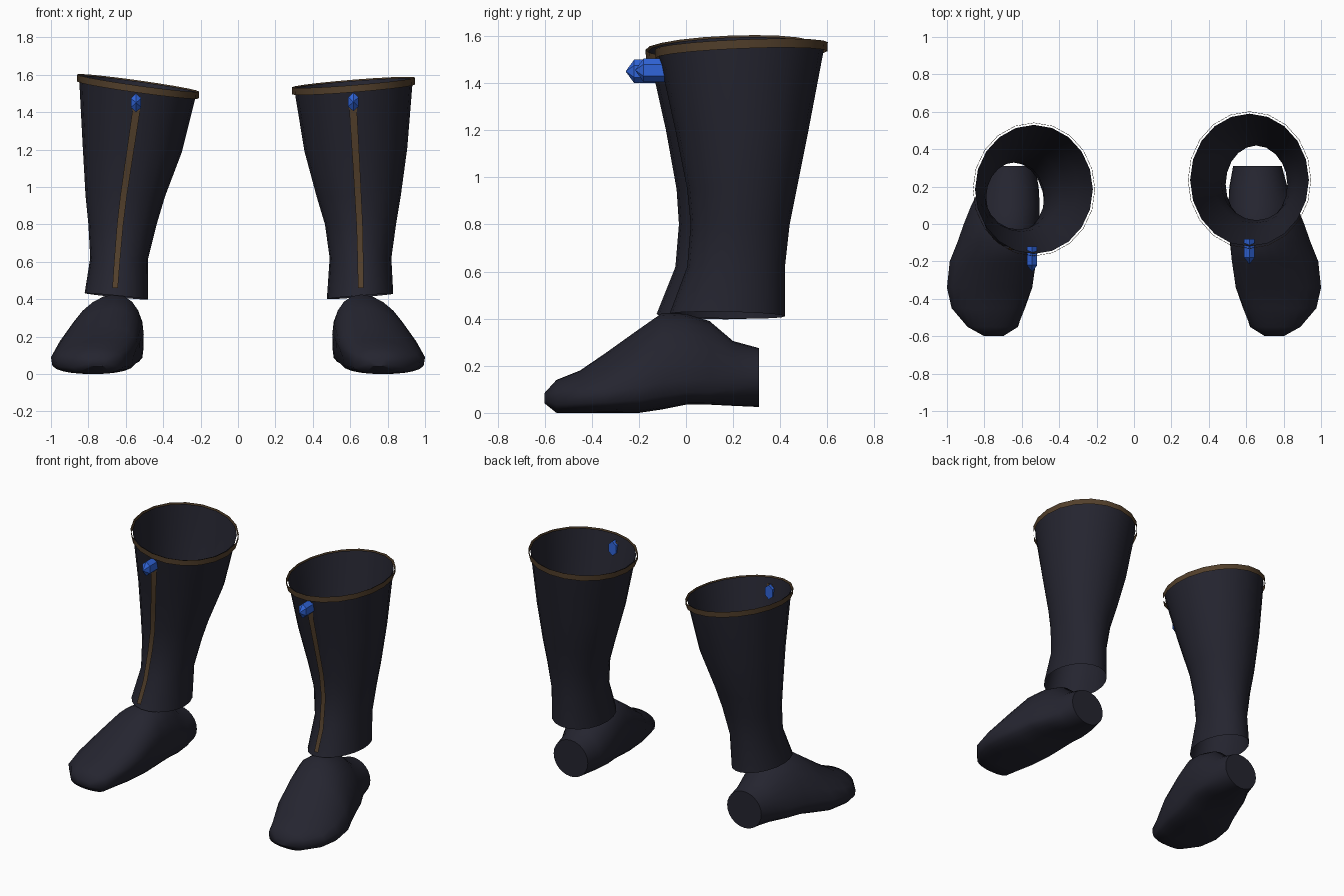
import bpy, bmesh, math

if "Cube" in bpy.data.objects:
    bpy.data.objects.remove(bpy.data.objects["Cube"])


def material(name, rgb):
    m = bpy.data.materials.new(name)
    m.diffuse_color = (*rgb, 1)
    m.use_nodes = True
    m.node_tree.nodes["Principled BSDF"].inputs["Base Color"].default_value = m.diffuse_color
    return m


DARK = material("dark leather", (0.018, 0.018, 0.029))
BROWN = material("brown trim", (0.085, 0.050, 0.024))
BLUE = material("blue crystal", (0.03, 0.13, 0.70))


def loft(name, rings, mat, closed=True, caps=(False, False), smooth=True):
    """Skin a list of equal-length point rings."""
    bm = bmesh.new()
    vs = [[bm.verts.new(p) for p in r] for r in rings]
    n = len(vs[0])
    for a, b in zip(vs, vs[1:]):
        for i in range(n if closed else n - 1):
            j = (i + 1) % n
            bm.faces.new((a[i], a[j], b[j], b[i]))
    if caps[0]:
        bm.faces.new(vs[0])
    if caps[1]:
        bm.faces.new(vs[-1])
    bmesh.ops.recalc_face_normals(bm, faces=bm.faces)
    me = bpy.data.meshes.new(name)
    bm.to_mesh(me)
    bm.free()
    me.materials.append(mat)
    ob = bpy.data.objects.new(name, me)
    bpy.context.collection.objects.link(ob)
    if smooth:
        bpy.ops.object.select_all(action='DESELECT')
        ob.select_set(True)
        bpy.context.view_layer.objects.active = ob
        bpy.ops.object.shade_smooth_by_angle(angle=math.radians(45))
    return ob


def oval(z, x0, x1, y0, y1, sx=0, sy=0, grow=0, n=20):
    """Tilted horizontal oval; sx and sy are the slopes along x and y."""
    cx, cy = (x0 + x1) / 2, (y0 + y1) / 2
    rx, ry = (x1 - x0) / 2 + grow, (y1 - y0) / 2 + grow
    pts = []
    for i in range(n):
        a = 2 * math.pi * i / n - math.pi / 2
        dx, dy = rx * math.cos(a), ry * math.sin(a)
        pts.append((cx + dx, cy + dy, z + sx * dx + sy * dy))
    return pts


# Foot sections, left side: y, x outer, x inner, z bottom, z widest, z top, ridge x
FOOT = [
    (0.31, -0.79, -0.53, 0.025, 0.15, 0.275, -0.66),
    (0.20, -0.82, -0.51, 0.030, 0.14, 0.305, -0.66),
    (0.10, -0.87, -0.505, 0.035, 0.14, 0.39, -0.66),
    (0.00, -0.91, -0.51, 0.035, 0.14, 0.42, -0.66),
    (-0.10, -0.945, -0.525, 0.015, 0.13, 0.425, -0.66),
    (-0.20, -0.985, -0.54, 0.0, 0.11, 0.355, -0.67),
    (-0.34, -1.0, -0.56, 0.0, 0.09, 0.255, -0.69),
    (-0.45, -0.975, -0.59, 0.0, 0.08, 0.18, -0.73),
    (-0.55, -0.89, -0.62, 0.0, 0.07, 0.14, -0.75),
    (-0.60, -0.80, -0.70, 0.04, 0.065, 0.085, -0.75),
]


def foot(name, side):
    rings = []
    for k, (y, xo, xi, zb, zm, zt, ridge) in enumerate(FOOT):
        cx, hw = (xo + xi) / 2, (xi - xo) / 2
        flat = 1.0 if k == 0 else 0.75 if k == 1 else 0.5
        ring = []
        for i in range(24):
            a = 2 * math.pi * i / 24
            c, s = math.cos(a), math.sin(a)
            if s >= 0:
                x, z = cx + hw * c + (ridge - cx) * s, zm + (zt - zm) * s
            else:
                x, z = cx + hw * c, zm - (zm - zb) * abs(s) ** flat
            ring.append((-side * x, y, z))
        rings.append(ring)
    loft(name, rings, DARK, caps=(True, True))


# Shaft ovals, top to bottom: z, x0, x1, y0, y1, slope x, slope y
LEFT = [
    (1.55, -0.85, -0.22, -0.16, 0.53, -0.14, 0.04),
    (1.20, -0.83, -0.30, -0.085, 0.47, -0.05, 0),
    (0.95, -0.815, -0.39, -0.04, 0.40, 0, 0),
    (0.80, -0.80, -0.435, -0.03, 0.36, 0, 0),
    (0.62, -0.79, -0.48, -0.045, 0.33, 0, 0),
    (0.415, -0.82, -0.48, -0.125, 0.33, -0.1, -0.02),
]
RIGHT = [
    (1.553, 0.30, 0.935, -0.12, 0.59, 0.08, 0.04),
    (1.20, 0.355, 0.905, -0.045, 0.52, 0.03, 0),
    (0.95, 0.42, 0.87, 0.005, 0.47, 0, 0),
    (0.80, 0.465, 0.845, 0.02, 0.44, 0, 0),
    (0.62, 0.49, 0.82, 0.005, 0.42, 0, 0),
    (0.415, 0.475, 0.83, -0.07, 0.42, 0.08, -0.02),
]
# Front stripe paths: x, y, z
LEFT_STRIPE = [(-0.54, -0.14, 1.50), (-0.545, -0.135, 1.40), (-0.59, -0.08, 1.10),
               (-0.612, -0.053, 0.95), (-0.63, -0.055, 0.80), (-0.647, -0.085, 0.60),
               (-0.657, -0.14, 0.46)]
RIGHT_STRIPE = [(0.612, -0.10, 1.50), (0.616, -0.095, 1.40), (0.634, -0.037, 1.10),
                (0.642, -0.008, 0.95), (0.65, 0.0, 0.80), (0.655, -0.03, 0.60),
                (0.656, -0.088, 0.46)]


def boot(label, side, rows, stripe, gem):
    foot(label + "_foot", side)
    loft(label + "_shaft", [oval(*r) for r in rows], DARK)
    # Rim band standing slightly off the shaft
    z, *rest = rows[0]
    loft(label + "_rim_band", [oval(z + 0.006, *rest, grow=0.012),
                               oval(z - 0.032, *rest, grow=0.010)], BROWN)
    # Thin stripe down the front
    strip = []
    for x, y, z in stripe:
        w = 0.012 + 0.006 * z
        strip.append([(x - w, y, z), (x + w, y, z)])
    loft(label + "_front_stripe", strip, BROWN, closed=False)
    # Pointed six-sided crystal facing forward
    gx, gy, gz = gem
    rings = []
    for dy, k in ((0.10, 1), (0, 1), (-0.035, 0.04)):
        rings.append([(gx + k * 0.032 * math.sin(i * math.pi / 3), gy + dy,
                       gz + k * 0.05 * math.cos(i * math.pi / 3)) for i in range(6)])
    loft(label + "_crystal", rings, BLUE, caps=(True, True), smooth=False)


boot("left", -1, LEFT, LEFT_STRIPE, (-0.545, -0.22, 1.45))
boot("right", 1, RIGHT, RIGHT_STRIPE, (0.617, -0.18, 1.455))
